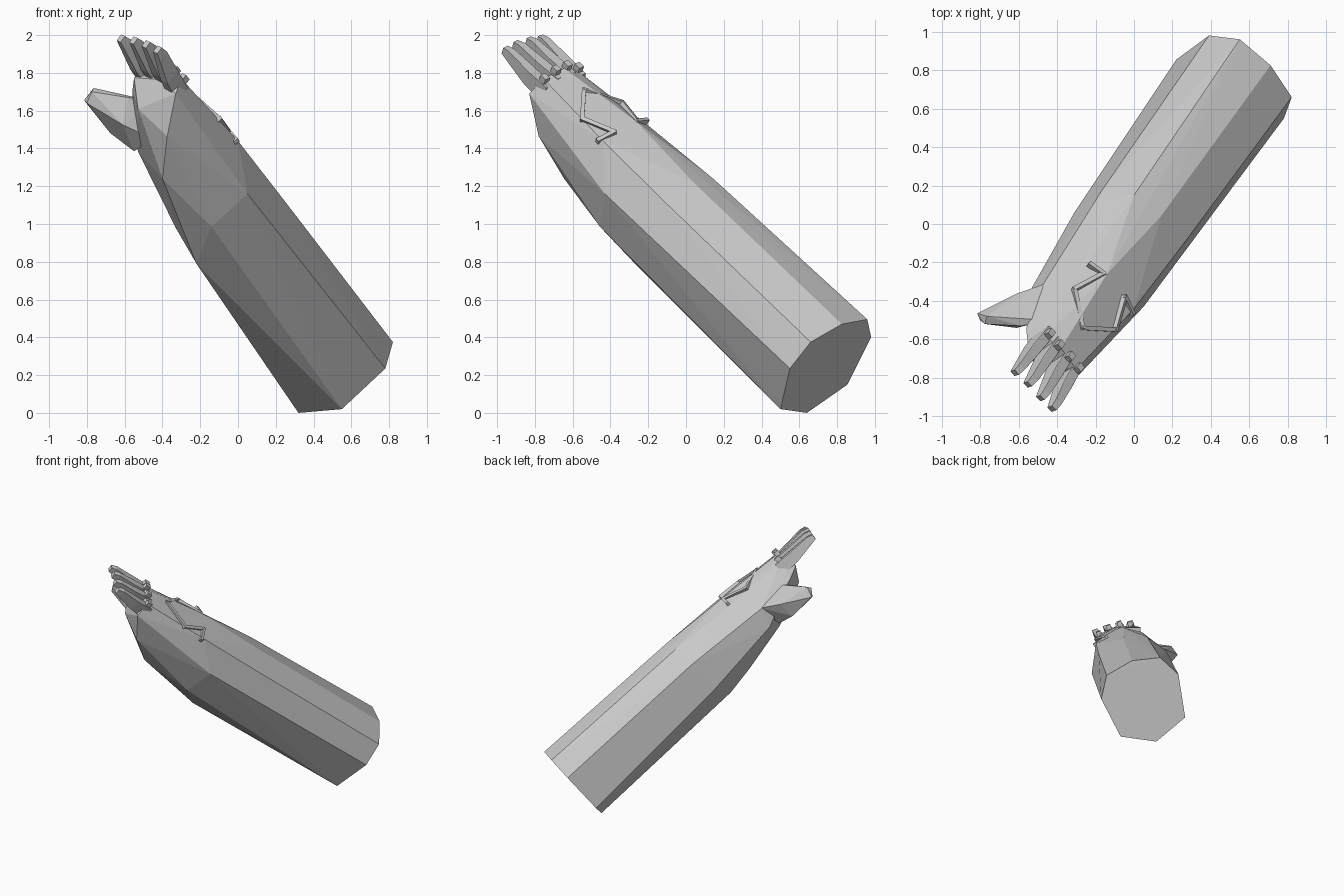
import bpy, bmesh
from mathutils import Vector, Matrix

if "Cube" in bpy.data.objects:
    bpy.data.objects.remove(bpy.data.objects["Cube"])

grey = bpy.data.materials.new("plain grey")
grey.diffuse_color = (0.6, 0.6, 0.6, 1)
grey.use_nodes = True
grey.node_tree.nodes["Principled BSDF"].inputs["Base Color"].default_value = grey.diffuse_color


def finish(name, bm):
    bmesh.ops.dissolve_limit(bm, angle_limit=0.02, verts=bm.verts, edges=bm.edges)
    bmesh.ops.recalc_face_normals(bm, faces=bm.faces)
    me = bpy.data.meshes.new(name)
    bm.to_mesh(me)
    bm.free()
    me.materials.append(grey)
    ob = bpy.data.objects.new(name, me)
    bpy.context.collection.objects.link(ob)
    return ob


def hull(name, points):
    """Faceted solid wrapped around a few corner points."""
    bm = bmesh.new()
    for p in points:
        bm.verts.new(p)
    res = bmesh.ops.convex_hull(bm, input=bm.verts)
    bmesh.ops.delete(bm, geom=[v for v in bm.verts if not v.link_faces], context='VERTS')
    return finish(name, bm)


def box(name, centre, along, normal, size):
    """Box with its x axis along a direction and its z axis near a normal."""
    x = along.normalized()
    y = normal.cross(x).normalized()
    z = x.cross(y)
    rot = Matrix((x, y, z)).transposed().to_4x4()
    bm = bmesh.new()
    bmesh.ops.create_cube(bm, size=1, matrix=Matrix.Translation(centre) @ rot @ Matrix.Diagonal((*size, 1)))
    return finish(name, bm)


# Forearm and palm
elbow = [(.55, .50, .02), (.32, .64, 0), (.22, .855, .15), (.39, .98, .40),
         (.55, .96, .495), (.71, .825, .47), (.82, .66, .375), (.78, .55, .235)]
mid_arm = [(-.14, -.455, .985), (-.22, -.27, .79), (-.33, -.35, .98), (-.31, .06, .97),
           (-.17, .17, 1.17), (0, .15, 1.235), (.14, .04, 1.22), (.26, -.10, 1.105), (.05, -.43, 1.16)]
wrist = [(-.375, -.78, 1.465), (-.40, -.645, 1.24), (-.53, -.33, 1.385), (-.47, -.31, 1.53),
         (-.257, -.217, 1.535), (-.14, -.26, 1.54), (0, -.44, 1.44), (-.24, -.73, 1.56)]
palm = [(-.385, -.79, 1.60), (-.53, -.71, 1.61), (-.55, -.64, 1.775), (-.42, -.74, 1.765),
        (-.33, -.83, 1.69), (-.46, -.585, 1.82), (-.38, -.645, 1.825), (-.30, -.755, 1.77),
        (-.56, -.55, 1.70)]
hull("forearm_and_palm", elbow + mid_arm + wrist + palm)

# Thumb
hull("thumb", [(-.815, -.465, 1.655), (-.80, -.50, 1.64), (-.765, -.48, 1.72), (-.775, -.52, 1.70),
               (-.675, -.42, 1.48), (-.605, -.36, 1.58), (-.55, -.42, 1.385), (-.61, -.54, 1.525),
               (-.585, -.53, 1.67), (-.46, -.31, 1.53), (-.45, -.50, 1.45), (-.45, -.50, 1.65)])

# Fingers: tapered bars from knuckle to tip
row = Vector((.617, -.74, -.267))
back = Vector((.62, .25, .74))
knuckles = [Vector(p) for p in ((-.45, -.58, 1.82), (-.40, -.635, 1.825), (-.345, -.695, 1.805), (-.30, -.755, 1.76))]
tips = [Vector(p) for p in ((-.612, -.765, 1.975), (-.545, -.825, 1.965), (-.48, -.895, 1.945), (-.42, -.95, 1.915))]
for i, (k, t) in enumerate(zip(knuckles, tips)):
    axis = (t - k).normalized()
    out = (back - axis * back.dot(axis)).normalized()
    side = out.cross(axis).normalized()
    if side.dot(row) < 0:
        side = -side
    root = k - out * .055
    pts = []
    for c, w, h in ((root - axis * .05, .026, .05), (root.lerp(t, .35), .028, .045), (t - axis * .03, .021, .028), (t + axis * .015, .017, .02)):
        pts += [c + side * w * a + out * h * b for a in (-1, 1) for b in (-1, 1)]
    hull(f"finger_{i + 1}", pts)

# Knuckle studs
studs = ((-.44, -.57, 1.825), (-.39, -.63, 1.835), (-.335, -.69, 1.81), (-.29, -.75, 1.765))
forward = Vector((-.455, -.65, .61))
for i, p in enumerate(studs):
    box(f"knuckle_stud_{i + 1}", Vector(p), forward, back, (.04, .034, .045))

# Raised zigzag band on the back of the wrist
zigzag = [Vector(p) for p in ((-.23, -.21, 1.545), (-.16, -.26, 1.54), (-.31, -.34, 1.64), (-.27, -.54, 1.705),
                              (-.10, -.55, 1.555), (-.05, -.38, 1.485), (-.01, -.465, 1.44))]
centre = Vector((.54, .74, .28))
fwd = forward.normalized()
for i, (a, b) in enumerate(zip(zigzag, zigzag[1:])):
    m = (a + b) / 2
    n = m - centre
    n = (n - fwd * n.dot(fwd)).normalized()
    box(f"zigzag_{i + 1}", m, b - a, n, ((b - a).length + .015, .022, .03))
